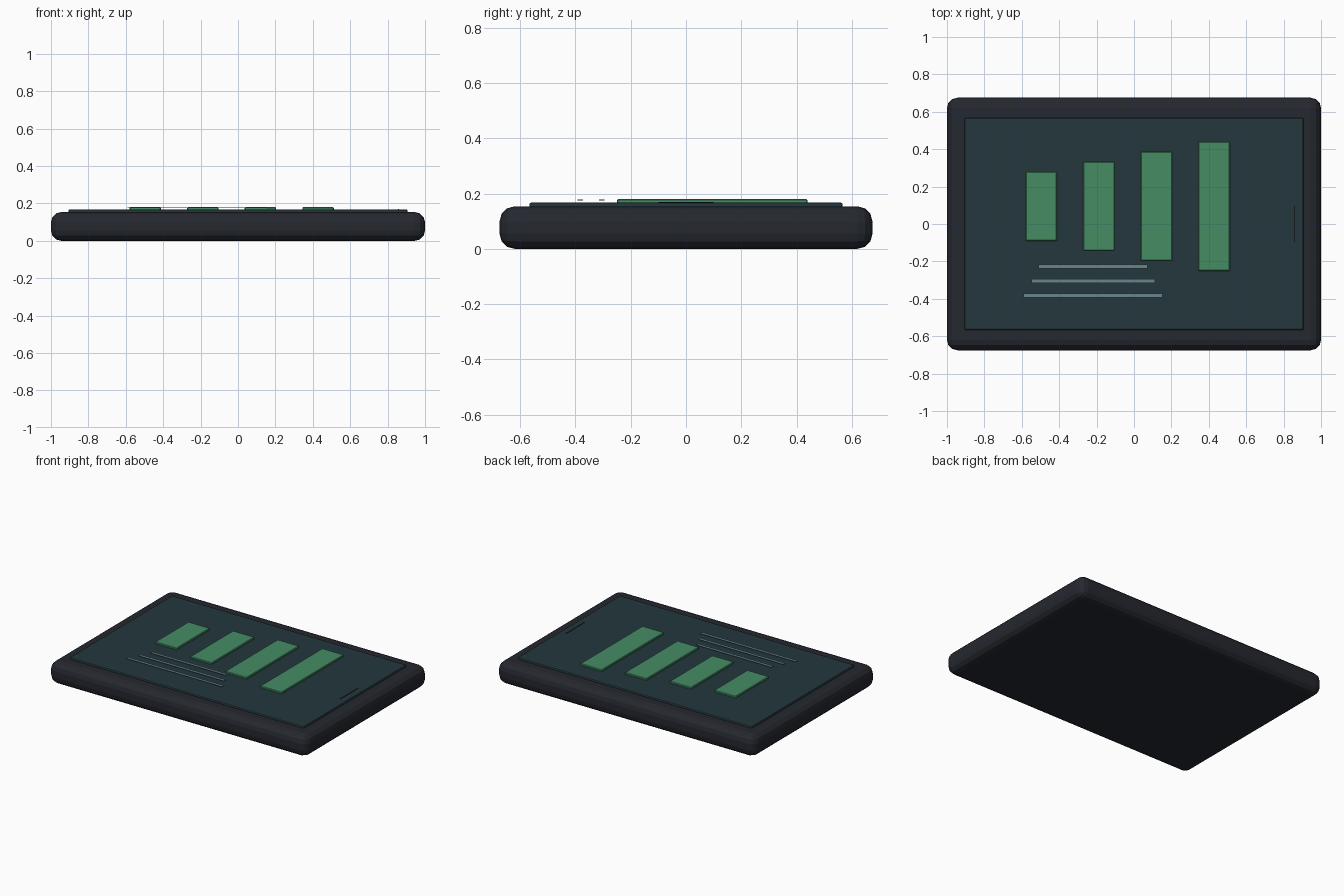
import bpy

if "Cube" in bpy.data.objects:
    bpy.data.objects.remove(bpy.data.objects["Cube"])


def material(name, rgb):
    m = bpy.data.materials.new(name)
    m.diffuse_color = (*rgb, 1)
    m.use_nodes = True
    m.node_tree.nodes["Principled BSDF"].inputs["Base Color"].default_value = m.diffuse_color
    return m


def box(name, x, y, z, mat, bevel=0.0, segments=1):
    """Box spanning the (min, max) ranges, with an optional bevel."""
    spans = (x, y, z)
    bpy.ops.mesh.primitive_cube_add(size=1, location=[(a + b) / 2 for a, b in spans])
    ob = bpy.context.object
    ob.name = name
    ob.scale = [b - a for a, b in spans]
    bpy.ops.object.transform_apply(location=False, rotation=False, scale=True)
    ob.data.materials.append(mat)
    if bevel:
        mod = ob.modifiers.new("Bevel", 'BEVEL')
        mod.width = bevel
        mod.segments = segments
    return ob


casing = material("casing_dark", (0.018, 0.021, 0.028))
glass = material("screen_teal", (0.017, 0.038, 0.048))
green = material("bar_green", (0.058, 0.262, 0.127))
pale = material("line_pale", (0.14, 0.24, 0.26))
black = material("slit_black", (0.008, 0.01, 0.012))

# Tablet casing and raised screen
box("tablet_body", (-1, 1), (-0.675, 0.675), (0, 0.154), casing, 0.055, 3)
box("screen", (-0.907, 0.907), (-0.567, 0.567), (0.142, 0.168), glass, 0.008, 2)

# Bar chart, growing to the right about a shared centre line
for i, length in enumerate((0.37, 0.475, 0.582, 0.69)):
    cx = -0.496 + 0.308 * i
    box(f"chart_bar_{i + 1}", (cx - 0.084, cx + 0.084),
        (0.095 - length / 2, 0.095 + length / 2), (0.164, 0.18), green, 0.004)

# Thin caption lines hovering just over the screen
for i, length in enumerate((0.582, 0.66, 0.742)):
    cy = -0.227 - 0.0775 * i
    box(f"caption_line_{i + 1}", (-0.219 - length / 2, -0.219 + length / 2),
        (cy - 0.01, cy + 0.01), (0.175, 0.178), pale)

# Narrow slit near the right edge of the screen
box("side_slit", (0.855, 0.862), (-0.1, 0.1), (0.16, 0.17), black)
